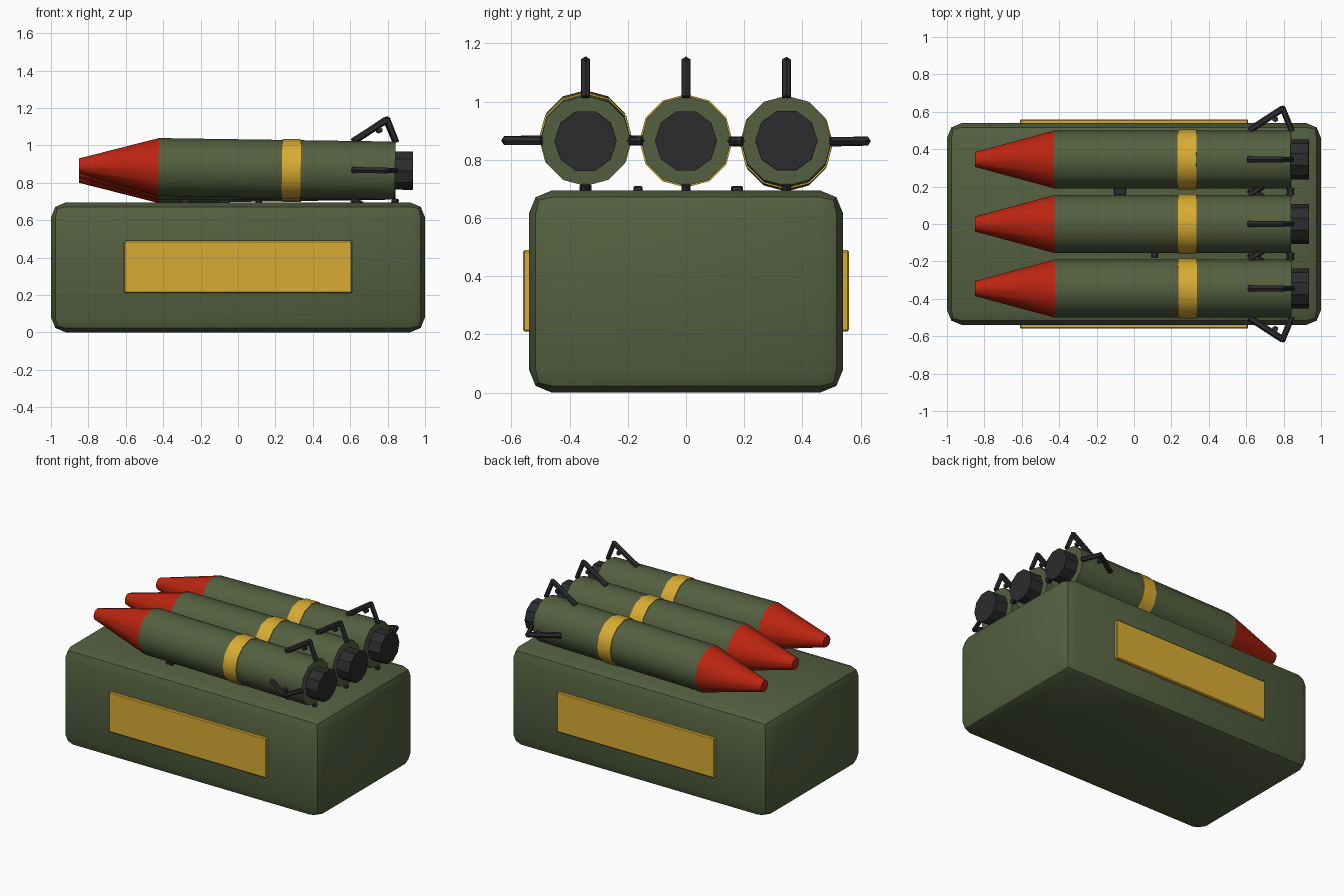
import bpy, bmesh, math
from mathutils import Matrix, Vector

cube = bpy.data.objects.get("Cube")
if cube:
    bpy.data.objects.remove(cube, do_unlink=True)


def material(name, rgb):
    m = bpy.data.materials.new(name)
    m.use_nodes = True
    m.diffuse_color = (*rgb, 1)
    m.node_tree.nodes["Principled BSDF"].inputs["Base Color"].default_value = (*rgb, 1)
    return m


GREEN = material("olive green", (0.088, 0.116, 0.051))
YELLOW = material("yellow", (0.69, 0.41, 0.033))
RED = material("red", (0.5, 0.018, 0.005))
DARK = material("dark metal", (0.025, 0.025, 0.027))


def finish(name, bm, mat, matrix=Matrix(), smooth=None):
    bmesh.ops.recalc_face_normals(bm, faces=bm.faces)
    mesh = bpy.data.meshes.new(name)
    bm.to_mesh(mesh)
    bm.free()
    mesh.materials.append(mat)
    ob = bpy.data.objects.new(name, mesh)
    bpy.context.collection.objects.link(ob)
    ob.matrix_world = matrix
    if smooth:
        bpy.ops.object.select_all(action='DESELECT')
        bpy.context.view_layer.objects.active = ob
        ob.select_set(True)
        bpy.ops.object.shade_smooth_by_angle(angle=math.radians(smooth))
    return ob


def box(name, size, centre, mat, bevel, segments, smooth=None):
    bm = bmesh.new()
    bmesh.ops.create_cube(bm, size=1)
    bmesh.ops.scale(bm, vec=size, verts=bm.verts)
    bmesh.ops.bevel(bm, geom=bm.edges[:], offset=bevel, segments=segments,
                    profile=0.5, affect='EDGES')
    return finish(name, bm, mat, Matrix.Translation(centre), smooth)


def tube(bm, p, q, r1, r2, sides, turn=0.0):
    # Capped cylinder or cone from p to q
    p, q = Vector(p), Vector(q)
    d = q - p
    rot = d.to_track_quat('Z', 'Y').to_matrix().to_4x4()
    m = Matrix.Translation((p + q) / 2) @ rot @ Matrix.Rotation(turn, 4, 'Z')
    bmesh.ops.create_cone(bm, cap_ends=True, segments=sides, radius1=r1,
                          radius2=r2, depth=d.length, matrix=m)


def round_part(name, x1, x2, r1, r2, mat, matrix, sides=12, turn=0.0, smooth=40):
    bm = bmesh.new()
    tube(bm, (x1, 0, 0), (x2, 0, 0), r1, r2, sides, turn)
    return finish(name, bm, mat, matrix, smooth)


# Crate with a panel on each long side
box("crate", (2, 1.08, 0.695), (0, 0, 0.3475), GREEN, 0.08, 2, 40)
for side, label in ((-1, "front"), (1, "back")):
    box(label + "_panel", (1.22, 0.04, 0.28), (0, side * 0.54, 0.35), YELLOW, 0.006, 1)

# Three rockets, pivoting slightly at their tails
TAIL = 0.84
for label, y, pitch in (("front", -0.345, 0.015), ("middle", 0, 0), ("back", 0.345, -0.015)):
    place = (Matrix.Translation((TAIL, y, 0.865)) @ Matrix.Rotation(pitch, 4, 'Y')
             @ Matrix.Translation((-TAIL, 0, 0)))
    round_part(label + "_rocket_body", -0.425, TAIL, 0.155, 0.155, GREEN, place)
    round_part(label + "_rocket_nose", -0.85, -0.425, 0.04, 0.155, RED, place)
    round_part(label + "_rocket_band", 0.235, 0.335, 0.16, 0.16, YELLOW, place)
    round_part(label + "_rocket_nozzle", TAIL - 0.01, 0.935, 0.107, 0.107, DARK, place,
               sides=10, turn=math.pi / 10, smooth=None)

    # Four open frame fins around the tail
    bm = bmesh.new()
    foot, peak, heel = (0.615, 0, 0.155), (0.795, 0, 0.272), (0.845, 0, 0.15)
    tube(bm, foot, peak, 0.018, 0.018, 6)
    tube(bm, peak, heel, 0.016, 0.016, 6)
    bmesh.ops.create_icosphere(bm, subdivisions=1, radius=0.018,
                               matrix=Matrix.Translation(peak))
    tube(bm, (0.755, -0.014, 0.215), (0.755, 0.014, 0.215), 0.016, 0.016, 6)
    one_fin = bm.verts[:] + bm.edges[:] + bm.faces[:]
    for k in (1, 2, 3):
        copy = bmesh.ops.duplicate(bm, geom=one_fin)["geom"]
        bmesh.ops.rotate(bm, cent=(0, 0, 0), matrix=Matrix.Rotation(k * math.pi / 2, 3, 'X'),
                         verts=[v for v in copy if isinstance(v, bmesh.types.BMVert)])
    finish(label + "_rocket_fins", bm, DARK, place)

# Small mounting lugs below and between the rockets
for label, pos, size in (("front", (-0.28, -0.345, 0.7), (0.05, 0.04, 0.03)),
                         ("middle", (0.11, -0.165, 0.7), (0.035, 0.03, 0.02)),
                         ("back", (-0.075, 0.175, 0.7), (0.065, 0.04, 0.02))):
    box(label + "_lug", size, pos, DARK, 0.004, 1)
